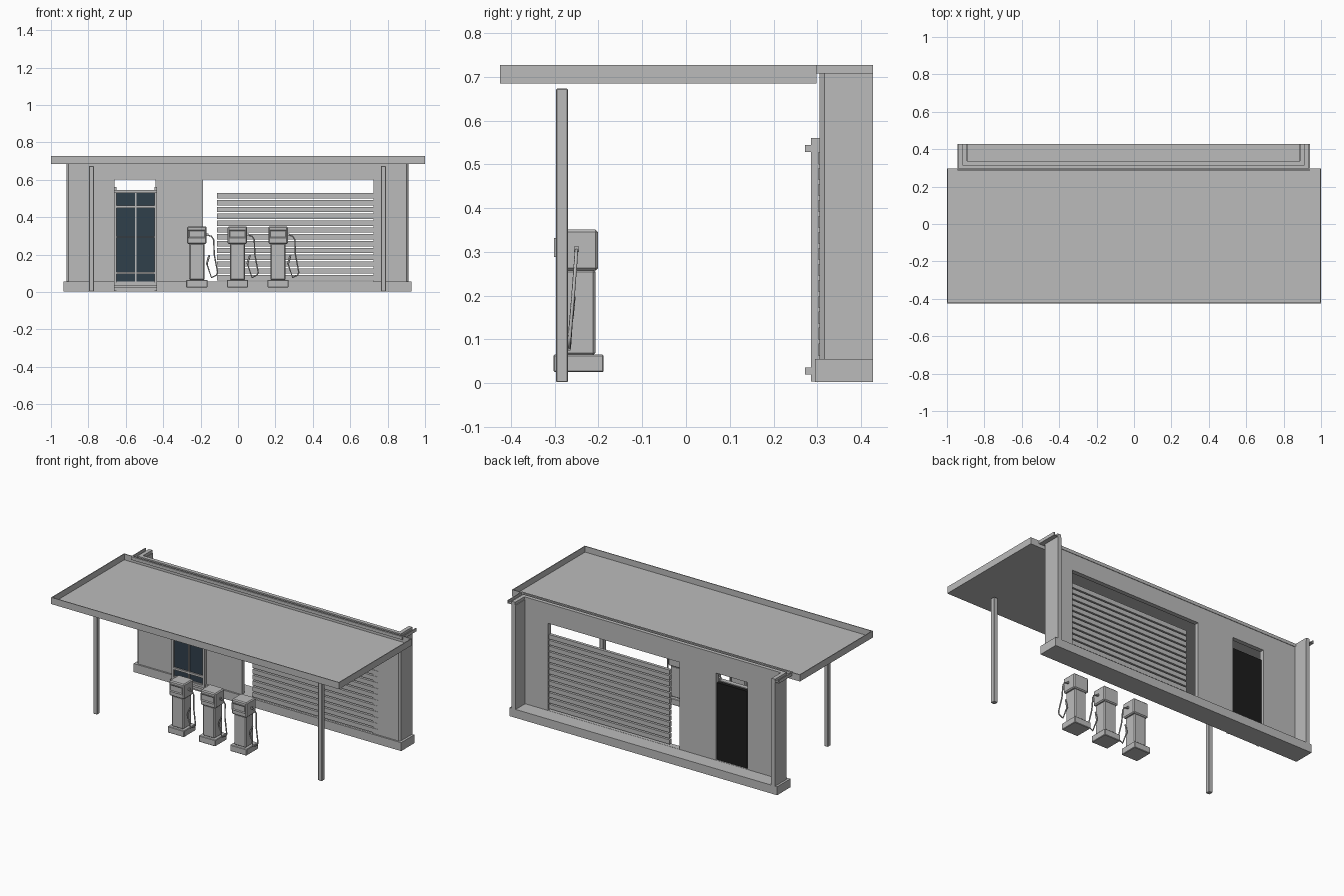
import bpy, bmesh
from mathutils import Vector

if "Cube" in bpy.data.objects:
    bpy.data.objects.remove(bpy.data.objects["Cube"])


def material(name, rgb):
    m = bpy.data.materials.new(name)
    m.diffuse_color = (*rgb, 1)
    m.use_nodes = True
    m.node_tree.nodes["Principled BSDF"].inputs["Base Color"].default_value = m.diffuse_color
    return m


GREY = material("plain_grey", (0.5, 0.5, 0.5))
GLASS = material("dark_blue_glass", (0.03, 0.05, 0.07))
BLACK = material("black", (0.012, 0.012, 0.012))


def finish(name, bm, mat):
    bmesh.ops.recalc_face_normals(bm, faces=bm.faces)
    me = bpy.data.meshes.new(name)
    bm.to_mesh(me)
    bm.free()
    me.materials.append(mat)
    ob = bpy.data.objects.new(name, me)
    bpy.context.collection.objects.link(ob)
    return ob


def add_box(bm, x, y, z):
    vs = bmesh.ops.create_cube(bm, size=1)["verts"]
    for v in vs:
        v.co = Vector([(r[0] + r[1]) / 2 + c * (r[1] - r[0]) for c, r in zip(v.co, (x, y, z))])
    return vs


def box(name, x, y, z, mat=GREY, bevel=0):
    bm = bmesh.new()
    add_box(bm, x, y, z)
    if bevel:
        bmesh.ops.bevel(bm, geom=bm.edges[:], offset=bevel, segments=1, affect='EDGES')
    return finish(name, bm, mat)


def u_band(name, x0, x1, yf, t, z0, z1, c=0.001, yb=0.427):
    """U-shaped wall in plan, open to the back, with chamfered front corners."""
    pts = [(x0, yb), (x0, yf + c), (x0 + c, yf), (x1 - c, yf), (x1, yf + c), (x1, yb),
           (x1 - t, yb), (x1 - t, yf + t), (x0 + t, yf + t), (x0 + t, yb)]
    bm = bmesh.new()
    f = bm.faces.new([bm.verts.new((x, y, z0)) for x, y in pts])
    ex = bmesh.ops.extrude_face_region(bm, geom=[f])
    bmesh.ops.translate(bm, vec=(0, 0, z1 - z0),
                        verts=[g for g in ex["geom"] if isinstance(g, bmesh.types.BMVert)])
    return finish(name, bm, GREY)


def cut(ob, cutter):
    m = ob.modifiers.new("cut", 'BOOLEAN')
    m.operation = 'DIFFERENCE'
    m.solver = 'EXACT'
    m.object = cutter
    bpy.context.view_layer.objects.active = ob
    bpy.ops.object.modifier_apply(modifier=m.name)
    bpy.data.objects.remove(cutter)


# Building front with door and shutter openings
wall = u_band("wall", -0.918, 0.912, 0.305, 0.028, 0.055, 0.709, c=0.011)
cut(wall, box("door_cutter", (-0.66, -0.44), (0.2, 0.38), (0.056, 0.602)))
cut(wall, box("shutter_cutter", (-0.187, 0.725), (0.2, 0.38), (0.056, 0.602)))
box("plinth", (-0.932, 0.927), (0.295, 0.427), (0.002, 0.055))

# Cornice as an open-topped channel around the wall head
u_band("cornice_base", -0.945, 0.94, 0.286, 0.049, 0.707, 0.712)
u_band("cornice_outer_rim", -0.945, 0.94, 0.286, 0.006, 0.707, 0.727)
u_band("cornice_inner_rim", -0.918, 0.912, 0.312, 0.024, 0.707, 0.727)

# Canopy tray: thin deck with an upstanding rim
canopy = box("canopy", (-1, 1), (-0.425, 0.298), (0.685, 0.727))
cut(canopy, box("canopy_cutter", (-0.995, 0.995), (-0.42, 0.293), (0.69, 0.8)))

# Canopy posts
for side, x in (("left", -0.784), ("right", 0.777)):
    box(side + "_post", (x - 0.013, x + 0.013), (-0.297, -0.27), (0.002, 0.673), bevel=0.002)

# Shutter slats
bm = bmesh.new()
for i in range(13):
    z = 0.062 + i * 0.0365
    add_box(bm, (-0.112, 0.76), (0.303, 0.322), (z, z + 0.028))
finish("shutter_slats", bm, GREY)

# Door: black back panel, glass, frame and bars
box("door_back", (-0.652, -0.442), (0.302, 0.325), (0.05, 0.54), BLACK)
box("door_glass", (-0.65, -0.445), (0.297, 0.302), (0.03, 0.535), GLASS)
bm = bmesh.new()
for x in (-0.663, -0.447):
    add_box(bm, (x, x + 0.014), (0.286, 0.306), (0.004, 0.56))
for z0, z1 in ((0.005, 0.05), (0.095, 0.108), (0.291, 0.298), (0.448, 0.462), (0.53, 0.545)):
    add_box(bm, (-0.65, -0.445), (0.288, 0.302), (z0, z1))
add_box(bm, (-0.551, -0.543), (0.289, 0.301), (0.05, 0.53))
finish("door_frame", bm, GREY)
for label, z in (("lower", 0.02), ("upper", 0.528)):
    box(label + "_door_rail", (-0.664, -0.432), (0.272, 0.288), (z, z + 0.016))


def pump(tag, cx):
    def part(n, w, y, z, bevel=0.003, dx=0):
        return box(f"pump_{tag}_{n}", (cx + dx - w / 2, cx + dx + w / 2), y, z, bevel=bevel)

    part("base", 0.114, (-0.303, -0.188), (0.025, 0.065))
    part("body", 0.082, (-0.288, -0.207), (0.063, 0.26), 0.006)
    part("head", 0.104, (-0.296, -0.201), (0.257, 0.351), 0.006)
    # Display surround with recessed panel
    bm = bmesh.new()
    add_box(bm, (cx - 0.046, cx + 0.046), (-0.302, -0.294), (0.288, 0.332))
    bm.normal_update()
    front = [f for f in bm.faces if f.normal.y < -0.9]
    bmesh.ops.inset_region(bm, faces=front, thickness=0.008, depth=-0.004)
    finish(f"pump_{tag}_display", bm, GREY)
    # Hose and nozzle on the right-hand side
    part("hose_socket", 0.012, (-0.256, -0.244), (0.3, 0.312), 0, 0.055)
    cu = bpy.data.curves.new(f"pump_{tag}_hose", 'CURVE')
    cu.dimensions = '3D'
    cu.bevel_depth = 0.004
    cu.bevel_resolution = 1
    cu.use_fill_caps = True
    path = [(0.05, -0.25, 0.306), (0.078, -0.251, 0.298), (0.09, -0.252, 0.28), (0.093, -0.258, 0.2),
            (0.111, -0.266, 0.105), (0.105, -0.268, 0.09), (0.078, -0.267, 0.077), (0.053, -0.262, 0.152)]
    sp = cu.splines.new('POLY')
    sp.points.add(len(path) - 1)
    for p, (x, y, z) in zip(sp.points, path):
        p.co = (cx + x, y, z, 1)
    nz = cu.splines.new('POLY')
    nz.points.add(2)
    for p, (x, y, z) in zip(nz.points, [(0.053, -0.262, 0.148), (0.057, -0.26, 0.165), (0.067, -0.257, 0.197)]):
        p.co = (cx + x, y, z, 1)
        p.radius = 1.3
    cu.materials.append(GREY)
    ob = bpy.data.objects.new(f"pump_{tag}_hose", cu)
    bpy.context.collection.objects.link(ob)


# Three fuel pumps
for tag, cx in (("left", -0.22), ("middle", -0.003), ("right", 0.214)):
    pump(tag, cx)
